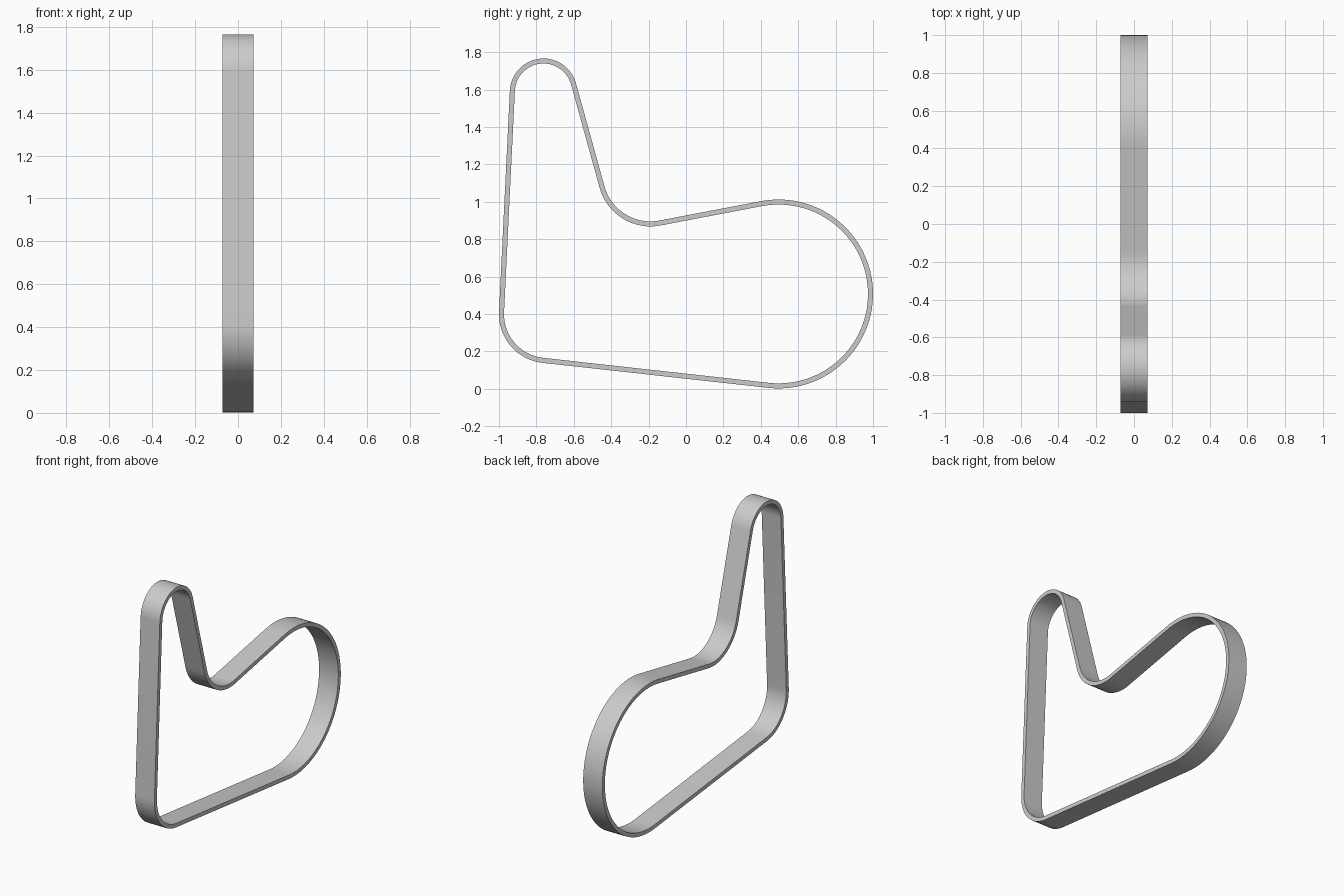
import bpy, bmesh, math
from mathutils import Vector

cube = bpy.data.objects.get("Cube")
if cube:
    bpy.data.objects.remove(cube, do_unlink=True)

HALF_WIDTH = 0.072
THICKNESS = 0.027
STEP = math.radians(4)

# Pulley centres (y, z) and outer belt radii; a negative radius bends the belt inwards
pulleys = [
    (Vector((-0.738, 0.399)), 0.262),
    (Vector((0.495, 0.507)), 0.505),
    (Vector((-0.19, 1.15)), -0.255),
    (Vector((-0.762, 1.586)), 0.18),
]


def tangent_angle(a, b):
    """Heading of the straight run from pulley a to pulley b."""
    d = b[0] - a[0]
    return math.atan2(d.y, d.x) - math.asin((b[1] - a[1]) / d.length)


# Outer and inner outlines, swept round each pulley between its two straight runs
count = len(pulleys)
headings = [tangent_angle(pulleys[i], pulleys[(i + 1) % count]) for i in range(count)]
outline = []
for i, (centre, radius) in enumerate(pulleys):
    start = headings[i - 1]
    turn = (headings[i] - start) % math.tau
    if radius < 0:
        turn -= math.tau
    steps = max(2, math.ceil(abs(turn) / STEP))
    for k in range(steps + 1):
        angle = start + turn * k / steps
        outward = Vector((math.sin(angle), -math.cos(angle)))
        outline.append((centre + outward * radius,
                        centre + outward * (radius - THICKNESS)))

# Belt: a rectangular section joined all the way round
bm = bmesh.new()
rings = []
for outer, inner in outline:
    section = [(-HALF_WIDTH, outer), (HALF_WIDTH, outer),
               (HALF_WIDTH, inner), (-HALF_WIDTH, inner)]
    rings.append([bm.verts.new((x, p.x, p.y)) for x, p in section])
for i, ring in enumerate(rings):
    previous = rings[i - 1]
    for k in range(4):
        m = (k + 1) % 4
        bm.faces.new((previous[k], previous[m], ring[m], ring[k]))
bmesh.ops.recalc_face_normals(bm, faces=bm.faces)
mesh = bpy.data.meshes.new("belt")
bm.to_mesh(mesh)
bm.free()
belt = bpy.data.objects.new("belt", mesh)
bpy.context.collection.objects.link(belt)

# Plain grey material
grey = bpy.data.materials.new("grey")
grey.use_nodes = True
colour = (0.6, 0.6, 0.6, 1)
grey.diffuse_color = colour
grey.node_tree.nodes["Principled BSDF"].inputs["Base Color"].default_value = colour
mesh.materials.append(grey)

# Smooth bends with crisp rims
bpy.ops.object.select_all(action="DESELECT")
belt.select_set(True)
bpy.context.view_layer.objects.active = belt
bpy.ops.object.shade_smooth_by_angle(angle=math.radians(30))
